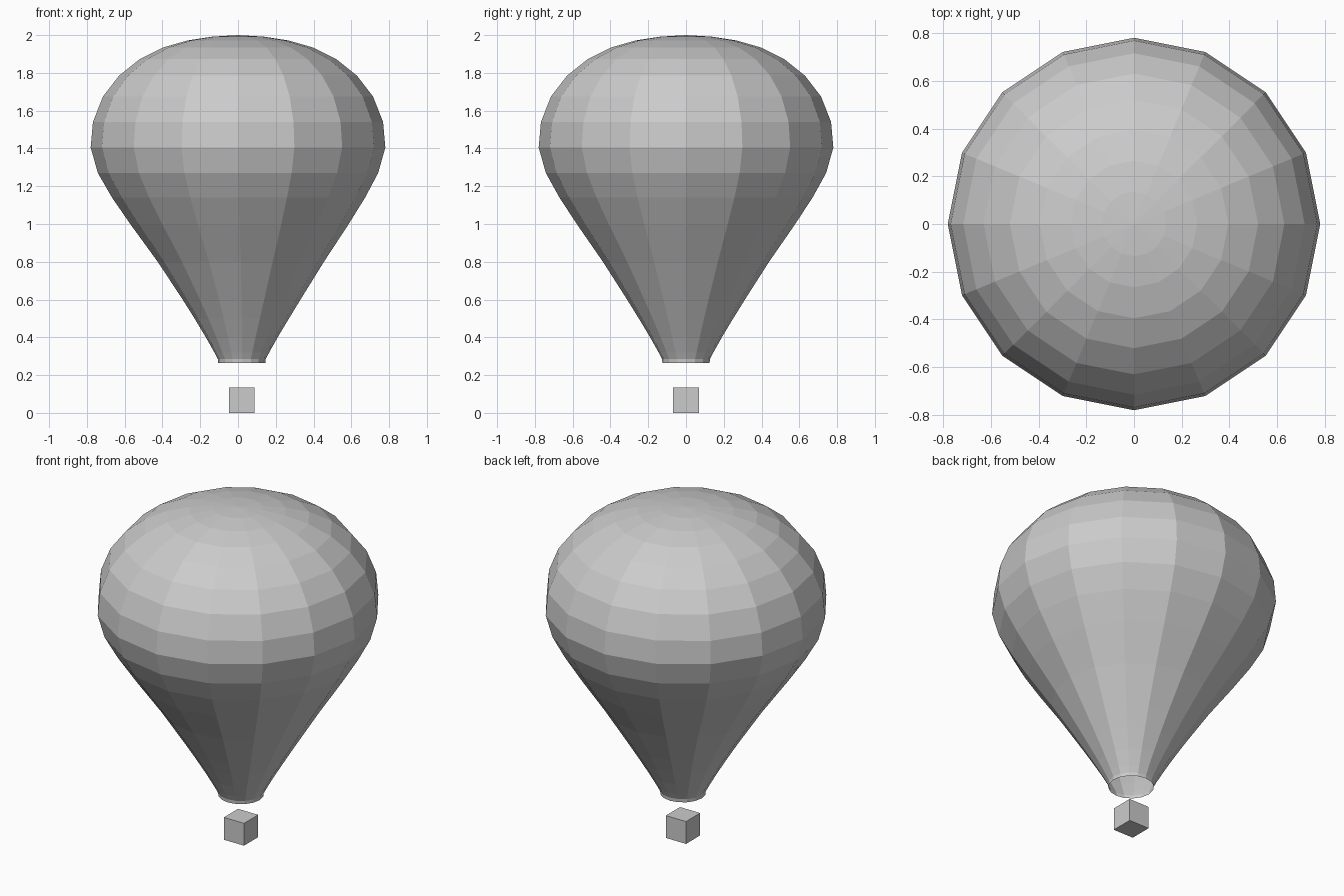
import bpy, bmesh, math

if "Cube" in bpy.data.objects:
    bpy.data.objects.remove(bpy.data.objects["Cube"])

SIDES = 16
# envelope profile from mouth to crown: radius, height, x drift of ring centre
PROFILE = [(0.125, 0.265, 0.02), (0.127, 0.285, 0.02), (0.145, 0.32, 0.02),
           (0.19, 0.40, 0.02), (0.25, 0.50, 0.02), (0.312, 0.60, 0.019),
           (0.44, 0.80, 0.015), (0.575, 0.995, 0.008), (0.67, 1.14, 0.003),
           (0.742, 1.27, 0), (0.78, 1.405, 0), (0.768, 1.54, 0),
           (0.715, 1.675, 0), (0.63, 1.785, 0), (0.52, 1.873, 0),
           (0.395, 1.935, 0), (0.265, 1.972, 0), (0.135, 1.992, 0)]


def finish(bm, name):
    bmesh.ops.recalc_face_normals(bm, faces=bm.faces)
    mesh = bpy.data.meshes.new(name)
    bm.to_mesh(mesh)
    bm.free()
    obj = bpy.data.objects.new(name, mesh)
    bpy.context.collection.objects.link(obj)
    return obj


# envelope: faceted lathe, open at the mouth, closed by a crown fan
bm = bmesh.new()
rings = []
for r, z, dx in PROFILE:
    angles = [2 * math.pi * i / SIDES for i in range(SIDES)]
    rings.append([bm.verts.new((dx + r * math.cos(a), r * math.sin(a), z)) for a in angles])
for low, high in zip(rings, rings[1:]):
    for i in range(SIDES):
        j = (i + 1) % SIDES
        bm.faces.new((low[i], low[j], high[j], high[i]))
crown = bm.verts.new((0, 0, 2.0))
for i in range(SIDES):
    bm.faces.new((rings[-1][i], rings[-1][(i + 1) % SIDES], crown))
finish(bm, "envelope")

# basket: plain box under the mouth
bm = bmesh.new()
bmesh.ops.create_cube(bm, size=0.135)
bmesh.ops.translate(bm, verts=bm.verts, vec=(0.02, 0, 0.0675))
finish(bm, "basket")
